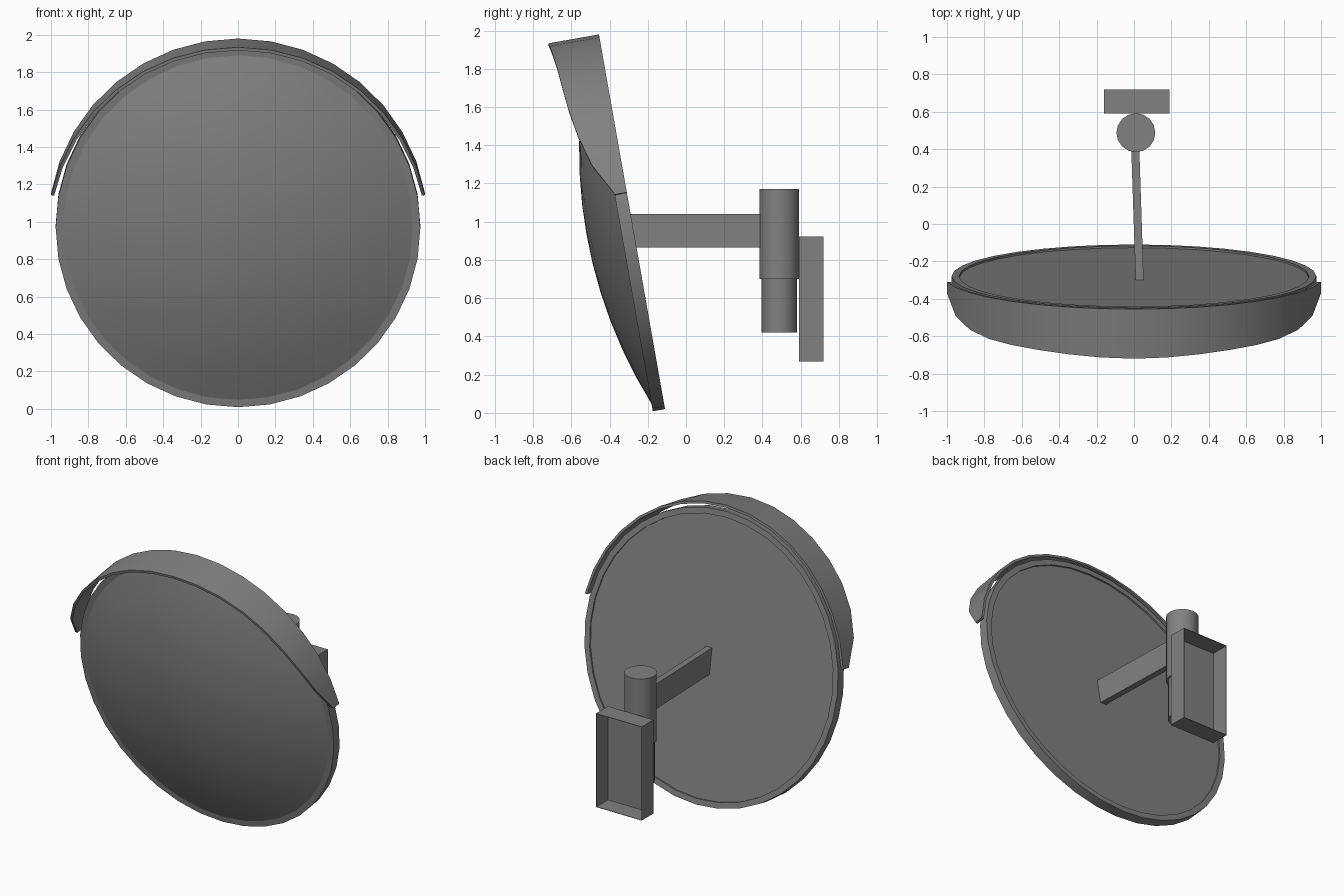
import bpy, bmesh
from math import radians, sin, cos, sqrt, pi
from mathutils import Matrix, Vector

cube = bpy.data.objects.get("Cube")
if cube:
    bpy.data.objects.remove(cube, do_unlink=True)

SIDES = 36
# Tilted frame: local z is the mirror axis pointing forward, local y is up the mirror
TILT = Matrix.Translation((0, -0.279, 0.98)) @ Matrix.Rotation(radians(100), 4, 'X')

grey = bpy.data.materials.new("mid grey")
grey.use_nodes = True
grey.diffuse_color = (0.22, 0.22, 0.22, 1)
grey.node_tree.nodes["Principled BSDF"].inputs["Base Color"].default_value = (0.22, 0.22, 0.22, 1)


def finish(bm, name, matrix=Matrix(), smooth=True):
    bmesh.ops.recalc_face_normals(bm, faces=bm.faces[:])
    bm.transform(matrix)
    mesh = bpy.data.meshes.new(name)
    bm.to_mesh(mesh)
    bm.free()
    mesh.materials.append(grey)
    obj = bpy.data.objects.new(name, mesh)
    bpy.context.collection.objects.link(obj)
    if smooth:
        bpy.ops.object.select_all(action='DESELECT')
        obj.select_set(True)
        bpy.context.view_layer.objects.active = obj
        bpy.ops.object.shade_smooth_by_angle(angle=radians(30))
    return obj


def lathe(name, profile, closed=False):
    bm = bmesh.new()
    verts = [bm.verts.new((r, 0, h)) for r, h in profile]
    pairs = list(zip(verts, verts[1:]))
    if closed:
        pairs.append((verts[-1], verts[0]))
    edges = [bm.edges.new(p) for p in pairs]
    bmesh.ops.spin(bm, geom=verts + edges, cent=(0, 0, 0), axis=(0, 0, 1),
                   angle=2 * pi, steps=SIDES)
    bmesh.ops.remove_doubles(bm, verts=bm.verts[:], dist=0.0005)
    return finish(bm, name, TILT)


def cylinder(name, radius, z0, z1):
    bm = bmesh.new()
    bmesh.ops.create_cone(bm, cap_ends=True, segments=16, radius1=radius,
                          radius2=radius, depth=z1 - z0)
    return finish(bm, name, Matrix.Translation((0.01, 0.488, (z0 + z1) / 2)))


def box(name, size, matrix, open_back=False):
    bm = bmesh.new()
    bmesh.ops.create_cube(bm, size=1, matrix=Matrix.Diagonal((*size, 1)))
    if open_back:
        back = [f for f in bm.faces if f.normal.y > 0.9]
        bmesh.ops.delete(bm, geom=back, context='FACES')
    return finish(bm, name, matrix, smooth=False)


# Convex mirror: spherical cap with a flat back
RADIUS, RIM, RISE = 0.935, 0.065, 0.181
ball = (RADIUS ** 2 + RISE ** 2) / (2 * RISE)
cap = [(RADIUS * i / 6, RIM + RISE - ball + sqrt(ball ** 2 - (RADIUS * i / 6) ** 2))
       for i in range(7)]
lathe("mirror", cap + [(RADIUS, 0.01), (0, 0.01)])

# Rim around the mirror
lathe("rim", [(RADIUS, 0), (0.975, 0), (0.975, RIM), (RADIUS, RIM)], closed=True)

# Hood over the top, deepest at the middle and tapering to both ends
half = [0.062, 0.155, 0.2, 0.225, 0.237, 0.246, 0.256, 0.265]
depths = half + [0.269] + half[::-1]
bm = bmesh.new()
rings = []
for i, depth in enumerate(depths):
    a = radians(10 * (i + 1))
    rings.append([bm.verts.new((r * cos(a), r * sin(a), h)) for r, h in
                  ((1.015, 0), (1.015, depth), (0.998, depth), (0.998, 0))])
for a, b in zip(rings, rings[1:]):
    for k in range(4):
        n = (k + 1) % 4
        bm.faces.new((a[k], a[n], b[n], b[k]))
bm.faces.new(rings[0])
bm.faces.new(rings[-1])
finish(bm, "hood", TILT)

# Flat arm from the mirror back to the pivot
start, end = Vector((0.03, -0.3, 0.953)), Vector((0.005, 0.46, 0.953))
yaw = (end - start).to_2d().angle_signed(Vector((0, 1)))
box("arm", (0.043, (end - start).length, 0.175),
    Matrix.Translation((start + end) / 2) @ Matrix.Rotation(yaw if yaw > 0 else -yaw, 4, 'Z'))

# Pivot sleeve and post
cylinder("pivot_sleeve", 0.104, 0.70, 1.17)
cylinder("pivot_post", 0.092, 0.42, 0.71)

# Wall bracket: thin tray open at the back
bracket = box("wall_bracket", (0.352, 0.13, 0.655),
              Matrix.Translation((0.015, 0.655, 0.595)), open_back=True)
shell = bracket.modifiers.new("wall thickness", 'SOLIDIFY')
shell.thickness = 0.004
shell.offset = -1
